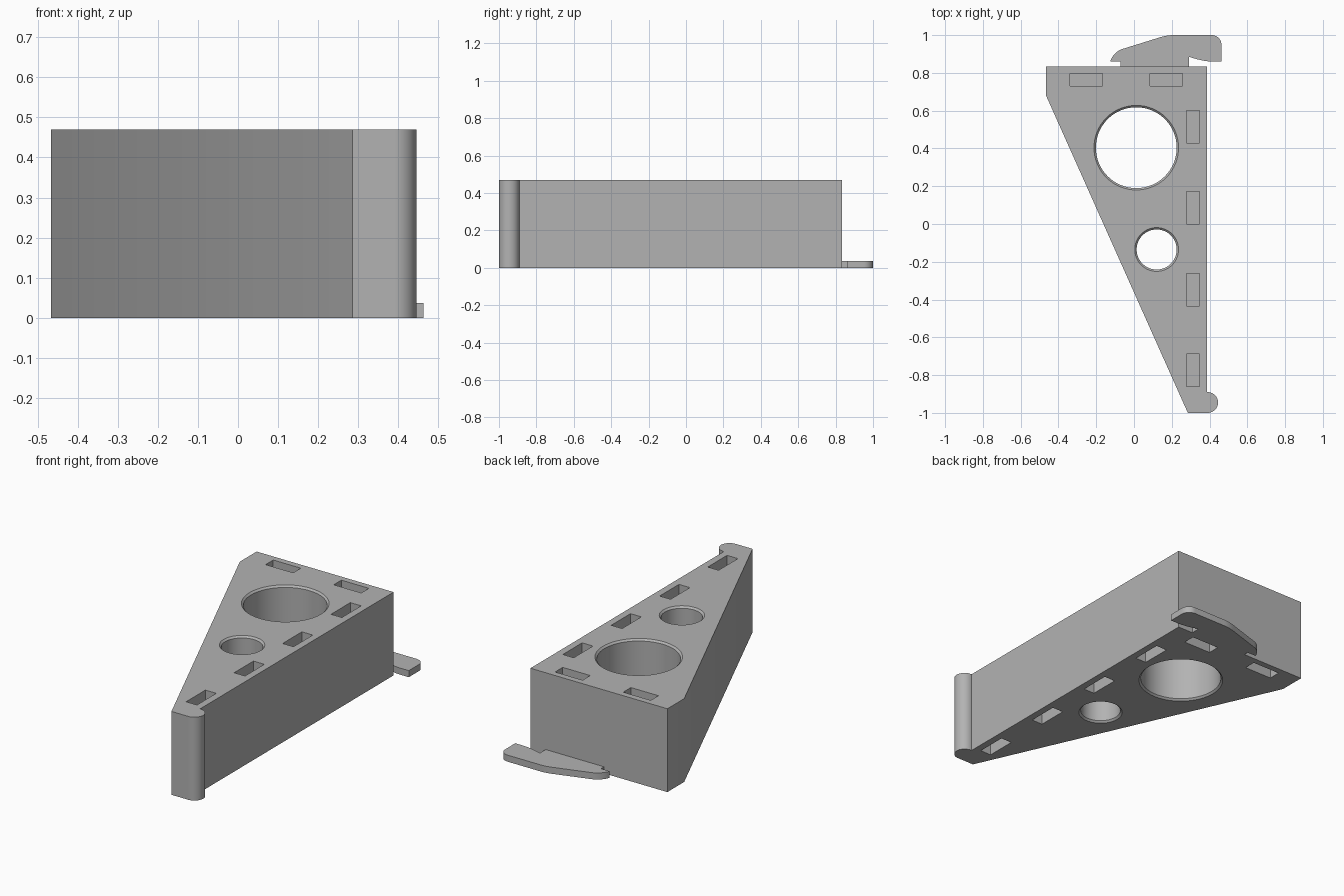
import bpy, bmesh, math
from mathutils import Vector

if "Cube" in bpy.data.objects:
    bpy.data.objects.remove(bpy.data.objects["Cube"], do_unlink=True)

HEIGHT = 0.47
CLIP_HEIGHT = 0.037
SLOT_DEPTH = 0.16

grey = bpy.data.materials.new("plain grey")
grey.use_nodes = True
colour = (0.45, 0.45, 0.45, 1)
grey.diffuse_color = colour
grey.node_tree.nodes["Principled BSDF"].inputs["Base Color"].default_value = colour


def finish(name, bm):
    """Turn a bmesh into a grey object."""
    bmesh.ops.recalc_face_normals(bm, faces=bm.faces)
    mesh = bpy.data.meshes.new(name)
    bm.to_mesh(mesh)
    bm.free()
    mesh.materials.append(grey)
    obj = bpy.data.objects.new(name, mesh)
    bpy.context.collection.objects.link(obj)
    return obj


def prism(name, outline, low, high):
    """Extrude a flat outline upwards."""
    bm = bmesh.new()
    face = bm.faces.new([bm.verts.new((x, y, low)) for x, y in outline])
    new = bmesh.ops.extrude_face_region(bm, geom=[face])["geom"]
    verts = [v for v in new if isinstance(v, bmesh.types.BMVert)]
    bmesh.ops.translate(bm, vec=(0, 0, high - low), verts=verts)
    return finish(name, bm)


def arc(cx, cy, radius, start, end, steps=12):
    angles = [math.radians(start + (end - start) * i / steps) for i in range(steps + 1)]
    return [(cx + radius * math.cos(a), cy + radius * math.sin(a)) for a in angles]


def bend(a, b, c, steps=8):
    """Quadratic curve from a to c pulled towards b."""
    a, b, c = Vector(a), Vector(b), Vector(c)
    ts = [i / steps for i in range(steps + 1)]
    return [tuple(a * (1 - t) ** 2 + b * 2 * t * (1 - t) + c * t * t) for t in ts]


def hole_cutter(name, x, y, radius, chamfer=0.01, sides=64):
    """Round cutter that flares at both ends."""
    bm = bmesh.new()
    wide = radius + chamfer
    profile = [(wide, -0.05), (wide, 0), (radius, chamfer),
               (radius, HEIGHT - chamfer), (wide, HEIGHT), (wide, HEIGHT + 0.05)]
    rings = []
    for r, z in profile:
        ring = arc(x, y, r, 0, 360, sides)[:-1]
        rings.append([bm.verts.new((px, py, z)) for px, py in ring])
    for low, high in zip(rings, rings[1:]):
        for i in range(sides):
            j = (i + 1) % sides
            bm.faces.new((low[i], low[j], high[j], high[i]))
    bm.faces.new(rings[0])
    bm.faces.new(rings[-1])
    return finish(name, bm)


def slot_cutters(x, y, width, length):
    """Matching pockets in the top and the underside."""
    w, l = width / 2, length / 2
    box = [(x - w, y - l), (x + w, y - l), (x + w, y + l), (x - w, y + l)]
    return [prism("slot_cutter", box, -0.05, SLOT_DEPTH),
            prism("slot_cutter", box, HEIGHT - SLOT_DEPTH, HEIGHT + 0.05)]


# Wedge body with the rounded bead on its narrow end
outline = [(-0.467, 0.833), (-0.467, 0.683), (0.285, -1.0)]
outline += arc(0.39, -0.945, 0.055, -90, 90, 24) + [(0.387, -0.89), (0.387, 0.833)]
body = prism("wedge_body", outline, 0, HEIGHT)

# Round through holes and rectangular pockets
cutters = [hole_cutter("large_hole_cutter", 0.012, 0.404, 0.214),
           hole_cutter("small_hole_cutter", 0.12, -0.135, 0.106)]
for x in (-0.253, 0.172):
    cutters += slot_cutters(x, 0.764, 0.172, 0.068)
for y in (0.516, 0.085, -0.347, -0.775):
    cutters += slot_cutters(0.313, y, 0.068, 0.172)

bpy.context.view_layer.objects.active = body
for cutter in cutters:
    cutter.hide_render = True
    mod = body.modifiers.new("cut", "BOOLEAN")
    mod.operation = "DIFFERENCE"
    mod.solver = "EXACT"
    mod.object = cutter
    bpy.ops.object.modifier_apply(modifier=mod.name)
    bpy.data.objects.remove(cutter, do_unlink=True)

# Flat hooked clip at the foot of the back wall
clip_outline = [(-0.072, 0.833), (-0.072, 0.86), (-0.125, 0.86)]
clip_outline += bend((-0.122, 0.872), (-0.1, 0.915), (-0.06, 0.927))
clip_outline += bend((0.13, 0.986), (0.17, 1.0), (0.21, 1.0))
clip_outline += arc(0.412, 0.949, 0.051, 90, 0)
clip_outline += [(0.463, 0.86)]
clip_outline += bend((0.41, 0.86), (0.36, 0.862), (0.292, 0.885))
clip_outline += [(0.292, 0.833)]
clip = prism("back_clip", clip_outline, 0, CLIP_HEIGHT)

# Smooth the curves while keeping the corners crisp
for obj in (body, clip):
    bpy.ops.object.select_all(action="DESELECT")
    obj.select_set(True)
    bpy.context.view_layer.objects.active = obj
    bpy.ops.object.shade_smooth_by_angle(angle=math.radians(25))
